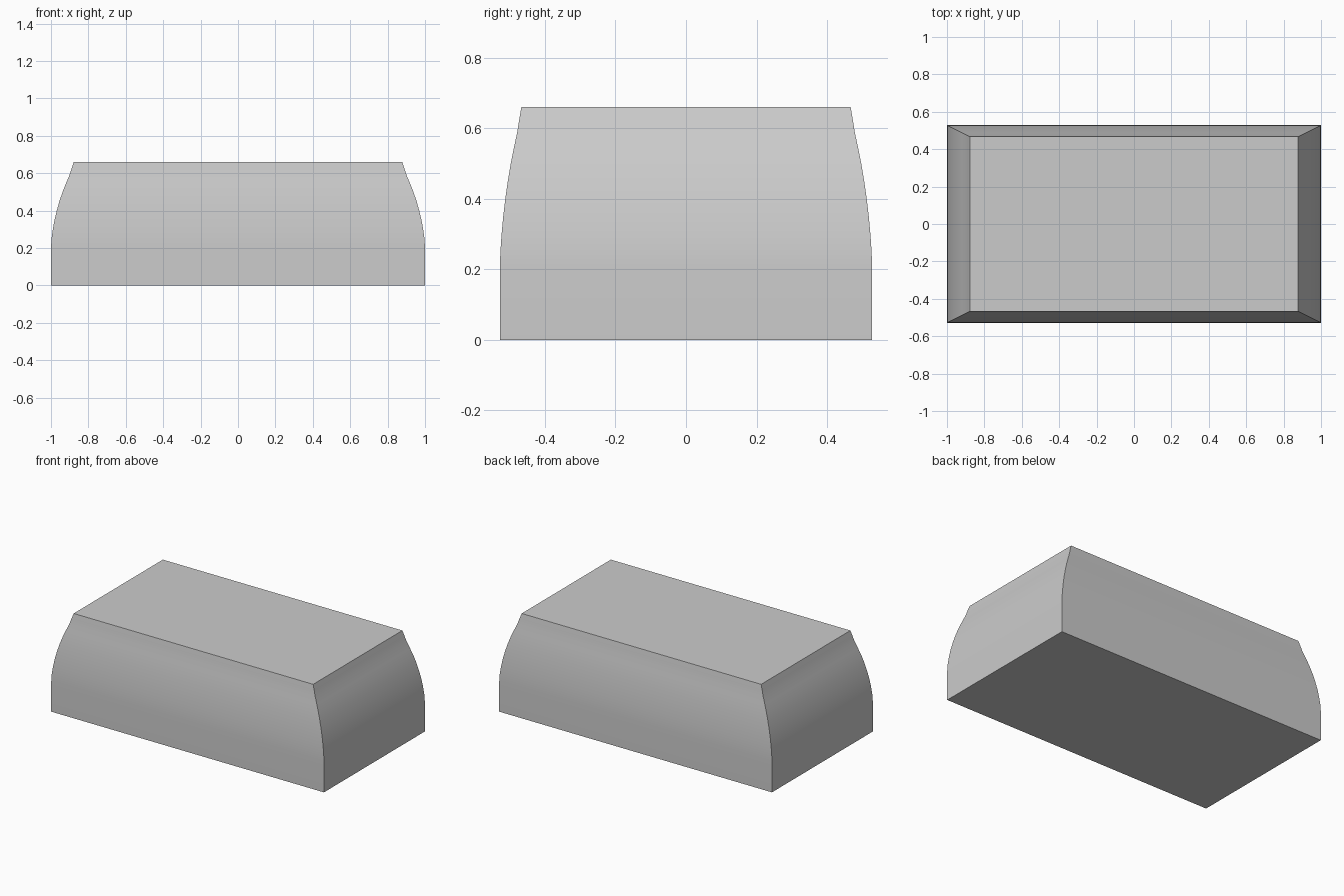
import bpy, bmesh, math

if "Cube" in bpy.data.objects:
    bpy.data.objects.remove(bpy.data.objects["Cube"])

# Side profile: height and inward lean of the long end (short side leans half as much)
HX, HY = 1.0, 0.528
profile = [(0, 0), (0.2, 0), (0.25, 0.003), (0.3, 0.010), (0.35, 0.019), (0.4, 0.031),
           (0.45, 0.045), (0.5, 0.062), (0.545, 0.080), (0.59, 0.099), (0.625, 0.110), (0.66, 0.122)]

# Block body: stacked rectangular rings, capped top and bottom
bm = bmesh.new()
rings = []
for z, d in profile:
    x, y = HX - d, HY - d / 2
    rings.append([bm.verts.new((sx * x, sy * y, z))
                  for sx, sy in ((-1, -1), (1, -1), (1, 1), (-1, 1))])
for a, b in zip(rings, rings[1:]):
    for i in range(4):
        j = (i + 1) % 4
        bm.faces.new((a[i], a[j], b[j], b[i]))
bm.faces.new(rings[0][::-1])
bm.faces.new(rings[-1])
mesh = bpy.data.meshes.new("tapered_block")
bm.to_mesh(mesh)
bm.free()
block = bpy.data.objects.new("tapered_block", mesh)
bpy.context.collection.objects.link(block)

# Smooth curved sides with crisp corners
bpy.context.view_layer.objects.active = block
block.select_set(True)
bpy.ops.object.shade_smooth_by_angle(angle=math.radians(30))
